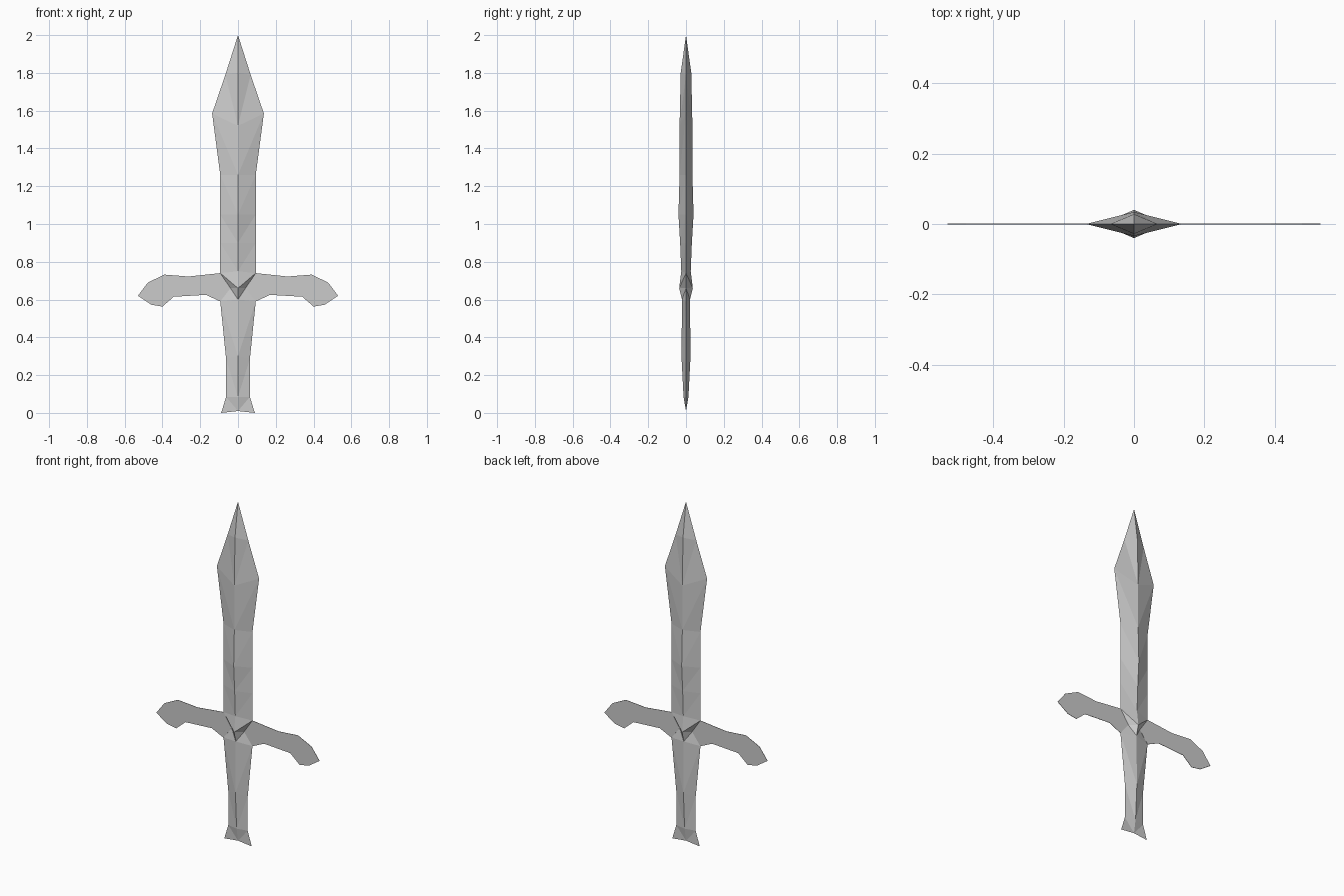
import bpy

if "Cube" in bpy.data.objects:
    bpy.data.objects.remove(bpy.data.objects["Cube"])


def make_object(name, verts, faces):
    mesh = bpy.data.meshes.new(name)
    mesh.from_pydata(verts, [], faces)
    mesh.validate()
    obj = bpy.data.objects.new(name, mesh)
    bpy.context.collection.objects.link(obj)
    return obj


def ridged_part(name, rows):
    """Rows run top to bottom: edge x, edge z, ridge y, ridge z."""
    verts, faces = [], []
    for ex, ez, ry, rz in rows:
        verts += [(ex, 0, ez), (0, ry, rz), (-ex, 0, ez), (0, -ry, rz)]
    for r in range(len(rows) - 1):
        a, b = 4 * r, 4 * r + 4
        for i in range(4):
            j = (i + 1) % 4
            # triangulate so that the ridge keeps its facets
            if i % 2 == 0:
                faces += [(a + i, a + j, b + j), (a + i, b + j, b + i)]
            else:
                faces += [(a + i, a + j, b + i), (a + j, b + j, b + i)]
    obj = make_object(name, verts, faces)
    # merge the collapsed points and orient the skin outward
    import bmesh
    bm = bmesh.new()
    bm.from_mesh(obj.data)
    bmesh.ops.remove_doubles(bm, verts=bm.verts, dist=0.0001)
    bmesh.ops.recalc_face_normals(bm, faces=bm.faces)
    bm.to_mesh(obj.data)
    bm.free()
    return obj


# Leaf-shaped blade with a central ridge on both sides
ridged_part("blade", [
    (0.0, 2.0, 0.0, 2.0),
    (0.067, 1.79, 0.028, 1.80),
    (0.137, 1.585, 0.034, 1.52),
    (0.094, 1.26, 0.034, 1.26),
    (0.094, 1.05, 0.040, 1.05),
    (0.094, 0.90, 0.031, 0.90),
    (0.094, 0.74, 0.025, 0.75),
])

# Pinched boss where blade, guard and grip meet
ridged_part("guard_boss", [
    (0.094, 0.74, 0.025, 0.75),
    (0.040, 0.66, 0.036, 0.66),
    (0.094, 0.59, 0.021, 0.60),
])

# Tapering grip with flared pommel
ridged_part("grip", [
    (0.094, 0.59, 0.021, 0.60),
    (0.063, 0.285, 0.024, 0.30),
    (0.063, 0.085, 0.013, 0.085),
    (0.089, 0.0, 0.0, 0.01),
])

# Thin flat guard arms with drooping, bulbous ends
arm = [(0.04, 0.66), (0.094, 0.59), (0.17, 0.625), (0.34, 0.615),
       (0.40, 0.563), (0.46, 0.573), (0.53, 0.62), (0.477, 0.69),
       (0.39, 0.732), (0.262, 0.722), (0.094, 0.74)]
for side, name in ((1, "guard_arm_right"), (-1, "guard_arm_left")):
    points = [(side * x, 0, z) for x, z in arm][::side]
    obj = make_object(name, points, [tuple(range(len(points)))])
    thick = obj.modifiers.new("thickness", 'SOLIDIFY')
    thick.thickness = 0.002
    thick.offset = 0
